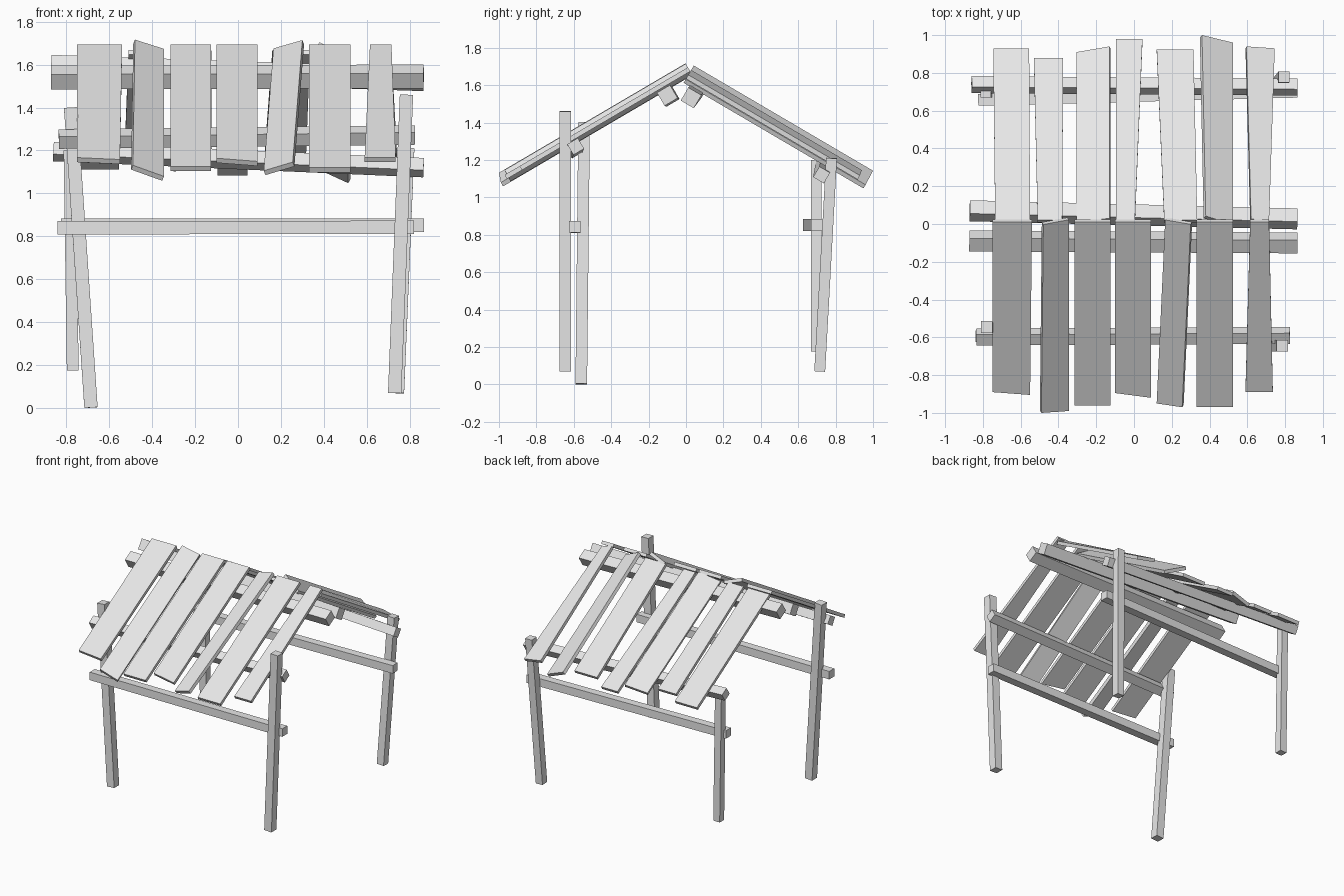
import bpy, bmesh, math
from mathutils import Vector

cube = bpy.data.objects.get("Cube")
if cube:
    bpy.data.objects.remove(cube, do_unlink=True)

grey = bpy.data.materials.new("plain_grey")
grey.use_nodes = True
grey.diffuse_color = (0.8, 0.8, 0.8, 1)
grey.node_tree.nodes["Principled BSDF"].inputs["Base Color"].default_value = (0.8, 0.8, 0.8, 1)

PITCH = math.radians(30.4)
COS, SIN = math.cos(PITCH), math.sin(PITCH)
THICK = 0.025


def box_object(name, place):
    """Unit cube whose corners are moved by place(x, y, z), each -1 or 1."""
    bm = bmesh.new()
    bmesh.ops.create_cube(bm, size=2)
    for v in bm.verts:
        v.co = place(*[round(c) for c in v.co])
    bmesh.ops.recalc_face_normals(bm, faces=bm.faces)
    mesh = bpy.data.meshes.new(name)
    bm.to_mesh(mesh)
    bm.free()
    mesh.materials.append(grey)
    obj = bpy.data.objects.new(name, mesh)
    bpy.context.collection.objects.link(obj)


def timber(name, start, end, size, hint):
    """Square timber from start to end, one side facing the hint."""
    a, b = Vector(start), Vector(end)
    d = (b - a).normalized()
    side = d.cross(Vector(hint)).normalized()
    up = side.cross(d)
    box_object(name, lambda x, y, z:
               (b if x > 0 else a) + (side * y + up * z) * size / 2)


def plank(name, sign, ridge, eave, reach, tilt):
    """Roof board; ridge and eave are (left, right) x, tilt is the rise to the right."""
    roll = math.atan2(tilt, eave[1] - eave[0])
    top = 1.695 if sign < 0 else 1.668
    start = -0.01 if sign < 0 else 0.02

    def place(x, y, z):
        i = 1 if x > 0 else 0
        px = (eave if y > 0 else ridge)[i]
        n = x * tilt / 2
        s = (reach[i] - start - n * SIN) / COS if y > 0 else 0
        if z < 0:
            px += THICK * math.sin(roll)
            n -= THICK * math.cos(roll)
        return Vector((px, sign * (start + s * COS + n * SIN), top - s * SIN + n * COS))

    box_object(name, place)


# Leaning corner posts
X_SIDE = (1, 0, 0)
timber("front_right_post", (-0.685, -0.56, 0.002), (-0.78, -0.545, 1.40), 0.062, X_SIDE)
timber("front_left_post", (0.73, -0.645, 0.07), (0.785, -0.645, 1.46), 0.062, X_SIDE)
timber("back_right_post", (-0.77, 0.697, 0.175), (-0.785, 0.697, 1.20), 0.055, X_SIDE)
timber("back_left_post", (0.745, 0.715, 0.07), (0.793, 0.778, 1.21), 0.058, X_SIDE)

# Side rails
timber("front_rail", (-0.84, -0.595, 0.84), (0.82, -0.595, 0.842), 0.062, (0, 0, 1))
timber("back_rail", (-0.825, 0.657, 0.852), (0.865, 0.70, 0.852), 0.062, (0, 0, 1))

# Roof beams, turned to lie flat under the slopes
FRONT_UP, BACK_UP = (0, -SIN, COS), (0, SIN, COS)
timber("front_eave_beam", (-0.835, -0.598, 1.253), (0.825, -0.59, 1.272), 0.066, FRONT_UP)
timber("back_eave_beam", (-0.86, 0.738, 1.195), (0.865, 0.725, 1.12), 0.066, BACK_UP)
timber("front_ridge_beam", (-0.872, -0.09, 1.54), (0.865, -0.10, 1.545), 0.081, FRONT_UP)
timber("back_ridge_beam", (-0.87, 0.07, 1.59), (0.865, 0.027, 1.532), 0.081, BACK_UP)

# Roof boards: ridge x pair, eave x pair, eave reach pair, sideways rise
front_boards = [
    ((-0.75, -0.54), (-0.75, -0.55), (0.89, 0.905), 0),
    ((-0.48, -0.345), (-0.49, -0.345), (1.0, 0.99), -0.05),
    ((-0.315, -0.125), (-0.315, -0.125), (0.96, 0.96), 0),
    ((-0.10, 0.09), (-0.10, 0.09), (0.895, 0.92), 0),
    ((0.165, 0.30), (0.12, 0.255), (0.95, 0.97), 0.045),
    ((0.33, 0.525), (0.33, 0.525), (0.97, 0.97), 0),
    ((0.615, 0.715), (0.59, 0.735), (0.89, 0.89), 0),
]
back_boards = [
    ((-0.735, -0.55), (-0.745, -0.555), (0.93, 0.93), 0),
    ((-0.51, -0.38), (-0.53, -0.375), (0.88, 0.88), 0),
    ((-0.305, -0.13), (-0.305, -0.13), (0.91, 0.94), 0.04),
    ((-0.095, 0.005), (-0.095, 0.045), (0.98, 0.98), 0),
    ((0.16, 0.335), (0.12, 0.315), (0.925, 0.925), 0),
    ((0.38, 0.525), (0.36, 0.525), (1.0, 0.96), -0.085),
    ((0.62, 0.715), (0.595, 0.745), (0.94, 0.93), -0.03),
]
for side, sign, boards in (("front", -1, front_boards), ("back", 1, back_boards)):
    for i, board in enumerate(boards, 1):
        plank(f"{side}_roof_board_{i}", sign, *board)
